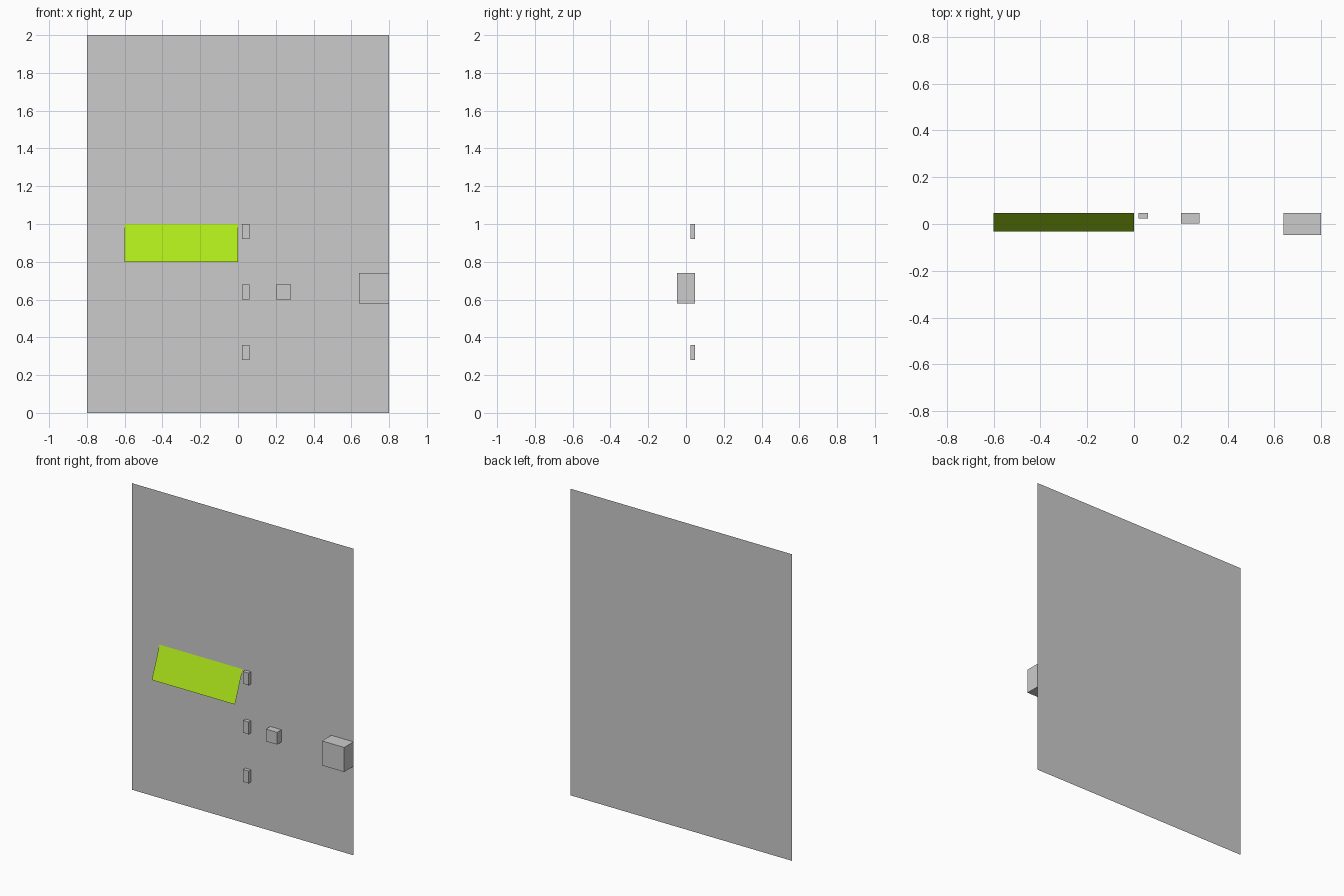
import bpy, bmesh

if "Cube" in bpy.data.objects:
    bpy.data.objects.remove(bpy.data.objects["Cube"])

BACK, FRONT = 0.048, -0.048


def mesh_object(name, bm):
    mesh = bpy.data.meshes.new(name)
    bm.to_mesh(mesh)
    bm.free()
    obj = bpy.data.objects.new(name, mesh)
    bpy.context.collection.objects.link(obj)
    return obj


def sheet(name, x0, x1, low, high):
    """Single quad facing the front; low and high are (y, z) of its edges."""
    bm = bmesh.new()
    corners = [(x0, *low), (x1, *low), (x1, *high), (x0, *high)]
    bm.faces.new([bm.verts.new(c) for c in corners])
    return mesh_object(name, bm)


def block(name, x0, x1, z0, z1, depth):
    """Box standing out from the panel towards the front."""
    bm = bmesh.new()
    bmesh.ops.create_cube(bm, size=1)
    for v in bm.verts:
        v.co.x = x0 if v.co.x < 0 else x1
        v.co.y = BACK - depth if v.co.y < 0 else BACK
        v.co.z = z0 if v.co.z < 0 else z1
    return mesh_object(name, bm)


# Flat backing panel
sheet("back_panel", -0.8, 0.8, (BACK, 0), (BACK, 2))

# Coloured flap leaning out from the panel
flap = sheet("tilted_flap", -0.6, 0, (BACK - 0.08, 0.8), (BACK, 1.0))
green = bpy.data.materials.new("lime_green")
green.diffuse_color = (0.42, 0.8, 0.01, 1)
green.use_nodes = True
green.node_tree.nodes["Principled BSDF"].inputs["Base Color"].default_value = green.diffuse_color
flap.data.materials.append(green)

# Column of small studs
for i in range(3):
    z = 0.28 + 0.32 * i
    block(f"small_stud_{i + 1}", 0.02, 0.06, z, z + 0.08, 0.024)

# Larger blocks to the right
block("middle_block", 0.2, 0.28, 0.6, 0.68, 0.045)
block("edge_block", 0.64, 0.8, 0.58, 0.74, BACK - FRONT)
